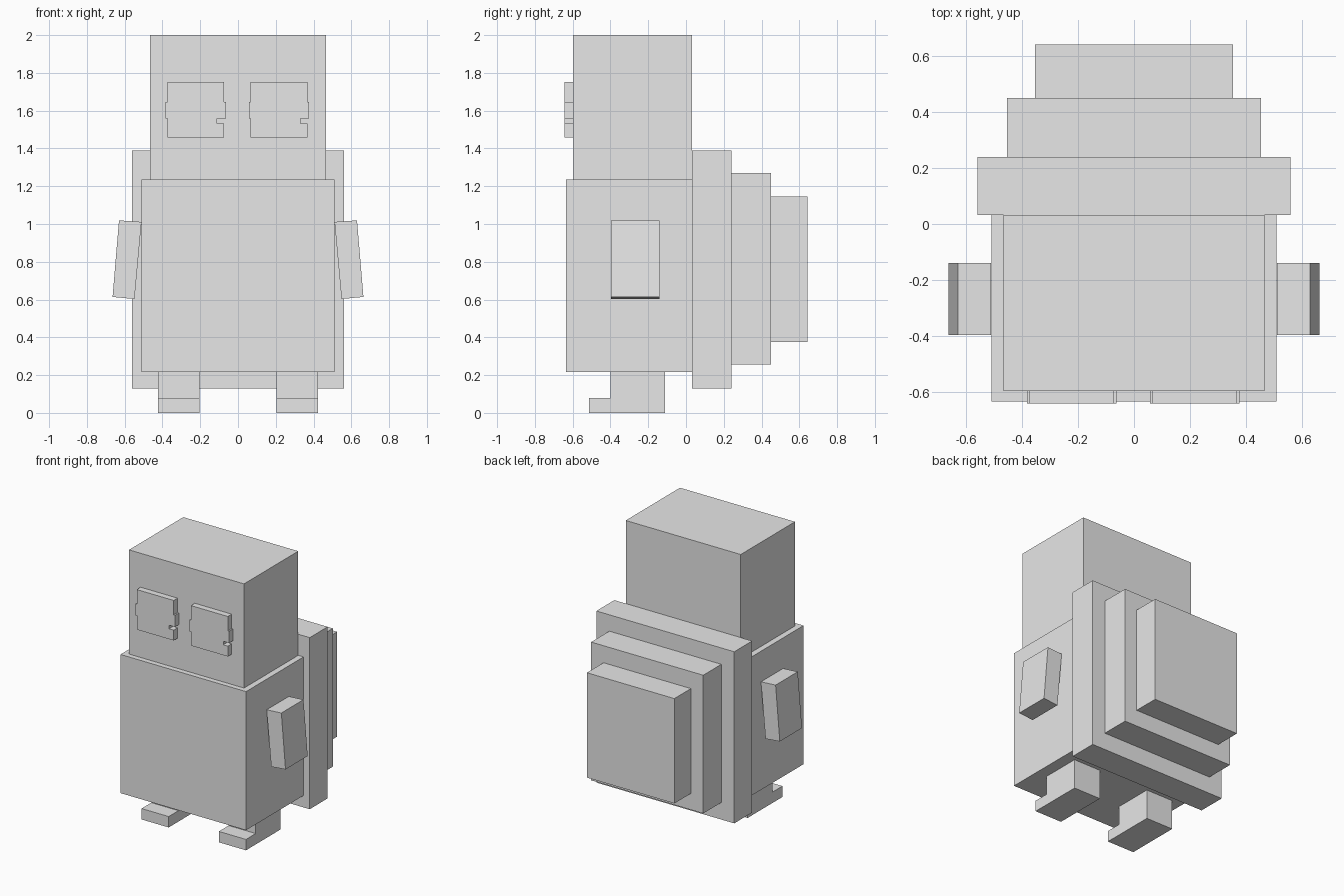
import bpy
import bmesh
from mathutils import Vector

cube = bpy.data.objects.get("Cube")
if cube:
    bpy.data.objects.remove(cube, do_unlink=True)

grey = bpy.data.materials.new("plain grey")
grey.use_nodes = True
grey.diffuse_color = (0.8, 0.8, 0.8, 1)
grey.node_tree.nodes["Principled BSDF"].inputs["Base Color"].default_value = (0.8, 0.8, 0.8, 1)


def prism(name, profile, axis, start, end):
    """Extrude a flat profile along x (profile in y,z) or y (profile in x,z)."""
    bm = bmesh.new()
    if axis == "x":
        verts = [bm.verts.new((start, a, b)) for a, b in profile]
        step = Vector((end - start, 0, 0))
    else:
        verts = [bm.verts.new((a, start, b)) for a, b in profile]
        step = Vector((0, end - start, 0))
    face = bm.faces.new(verts)
    result = bmesh.ops.extrude_face_region(bm, geom=[face])
    moved = [v for v in result["geom"] if isinstance(v, bmesh.types.BMVert)]
    bmesh.ops.translate(bm, verts=moved, vec=step)
    bmesh.ops.recalc_face_normals(bm, faces=bm.faces)
    mesh = bpy.data.meshes.new(name)
    bm.to_mesh(mesh)
    bm.free()
    mesh.materials.append(grey)
    obj = bpy.data.objects.new(name, mesh)
    bpy.context.collection.objects.link(obj)
    return obj


def block(name, half_width, y0, y1, z0, z1):
    """Box centred on x = 0."""
    w = half_width
    return prism(name, [(-w, z0), (w, z0), (w, z1), (-w, z1)], "y", y0, y1)


# Head and body
block("head", 0.467, -0.597, 0.032, 1.235, 2.0)
block("body", 0.51, -0.635, 0.032, 0.217, 1.235)

# Stepped shell on the back
block("shell_base", 0.56, 0.032, 0.24, 0.13, 1.39)
block("shell_middle", 0.455, 0.24, 0.45, 0.255, 1.27)
block("shell_outer", 0.355, 0.45, 0.642, 0.375, 1.145)

# Legs with forward feet, and slightly splayed arms
leg = [(-0.513, 0), (-0.11, 0), (-0.11, 0.217), (-0.4, 0.217), (-0.4, 0.08), (-0.513, 0.08)]
arm = [(0.511, 1.011), (0.63, 1.019), (0.664, 0.614), (0.548, 0.603)]
for side, s in (("left", 1), ("right", -1)):
    prism(side + "_leg", leg, "x", s * 0.204, s * 0.424)
    prism(side + "_arm", [(s * x, z) for x, z in arm], "y", -0.397, -0.14)

# Eye plates: same notched outline, shifted sideways
eye = [(-0.15, 1.457), (0.15, 1.457), (0.15, 1.533), (0.113, 1.533),
       (0.113, 1.559), (0.16, 1.559), (0.16, 1.645), (0.15, 1.645),
       (0.15, 1.751), (-0.15, 1.751), (-0.15, 1.645), (-0.16, 1.645),
       (-0.16, 1.559), (-0.15, 1.559)]
for side, cx in (("left", 0.217), ("right", -0.223)):
    prism(side + "_eye", [(x + cx, z) for x, z in eye], "y", -0.642, -0.597)
